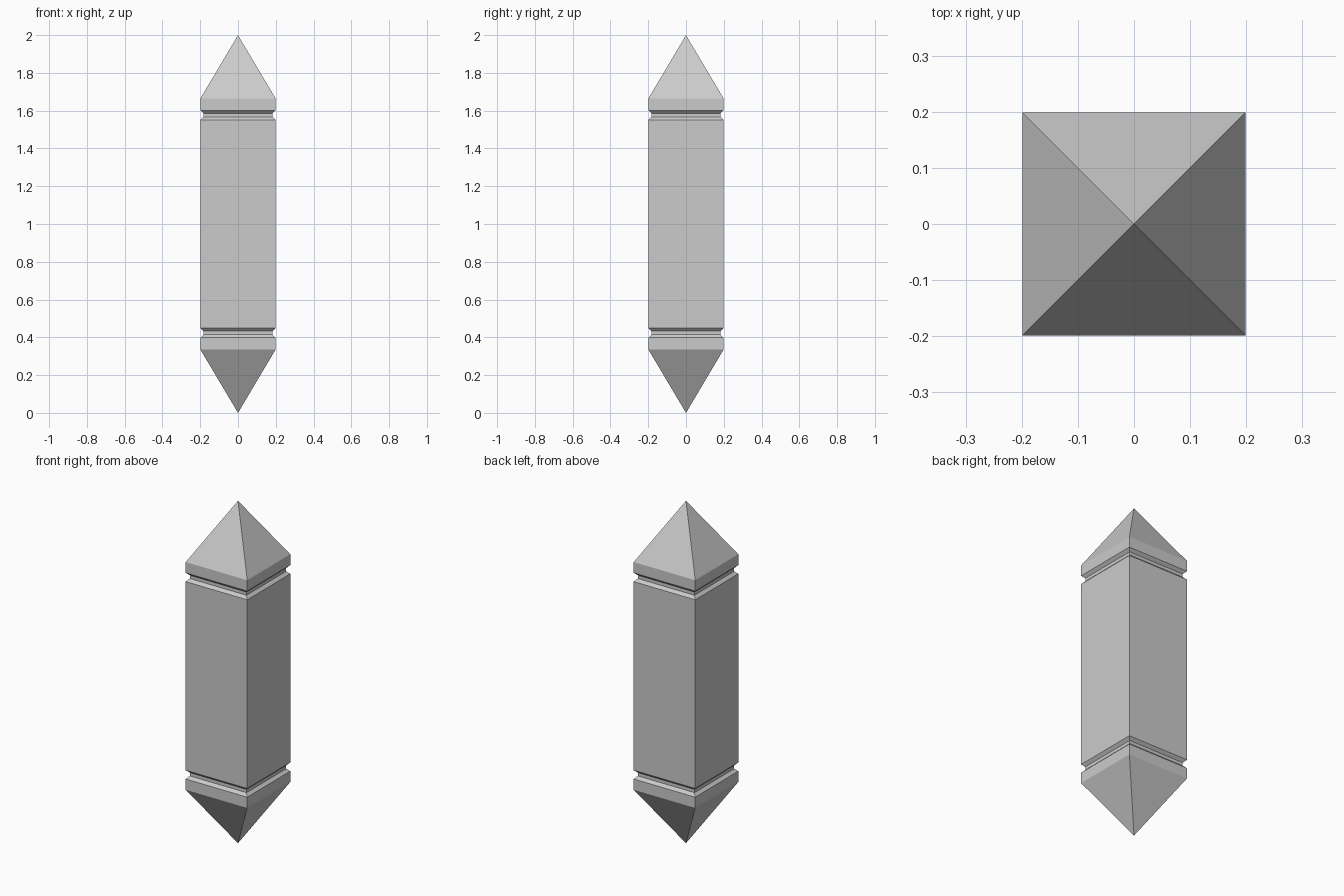
import bpy, bmesh

if "Cube" in bpy.data.objects:
    bpy.data.objects.remove(bpy.data.objects["Cube"])

HALF = 0.199      # half width of the shaft
INNER = 0.183     # half width at the bottom of the grooves

# Lower half of the profile (half width, height); the upper half mirrors about z = 1
lower = [(HALF, 0.335), (HALF, 0.398), (INNER, 0.414), (INNER, 0.433), (HALF, 0.449)]
profile = lower + [(w, 2 - z) for w, z in reversed(lower)]


def square_ring(bm, w, z):
    return [bm.verts.new((x * w, y * w, z)) for x, y in ((-1, -1), (1, -1), (1, 1), (-1, 1))]


def build_pillar(name):
    bm = bmesh.new()
    rings = [square_ring(bm, w, z) for w, z in profile]
    bottom, top = bm.verts.new((0, 0, 0)), bm.verts.new((0, 0, 2))
    for i in range(4):
        j = (i + 1) % 4
        # Shaft, grooves and bands
        for a, b in zip(rings, rings[1:]):
            bm.faces.new((a[i], a[j], b[j], b[i]))
        # Pointed ends
        bm.faces.new((bottom, rings[0][j], rings[0][i]))
        bm.faces.new((top, rings[-1][i], rings[-1][j]))
    bmesh.ops.recalc_face_normals(bm, faces=bm.faces)
    mesh = bpy.data.meshes.new(name)
    bm.to_mesh(mesh)
    bm.free()
    obj = bpy.data.objects.new(name, mesh)
    bpy.context.collection.objects.link(obj)


build_pillar("pointed_pillar")
